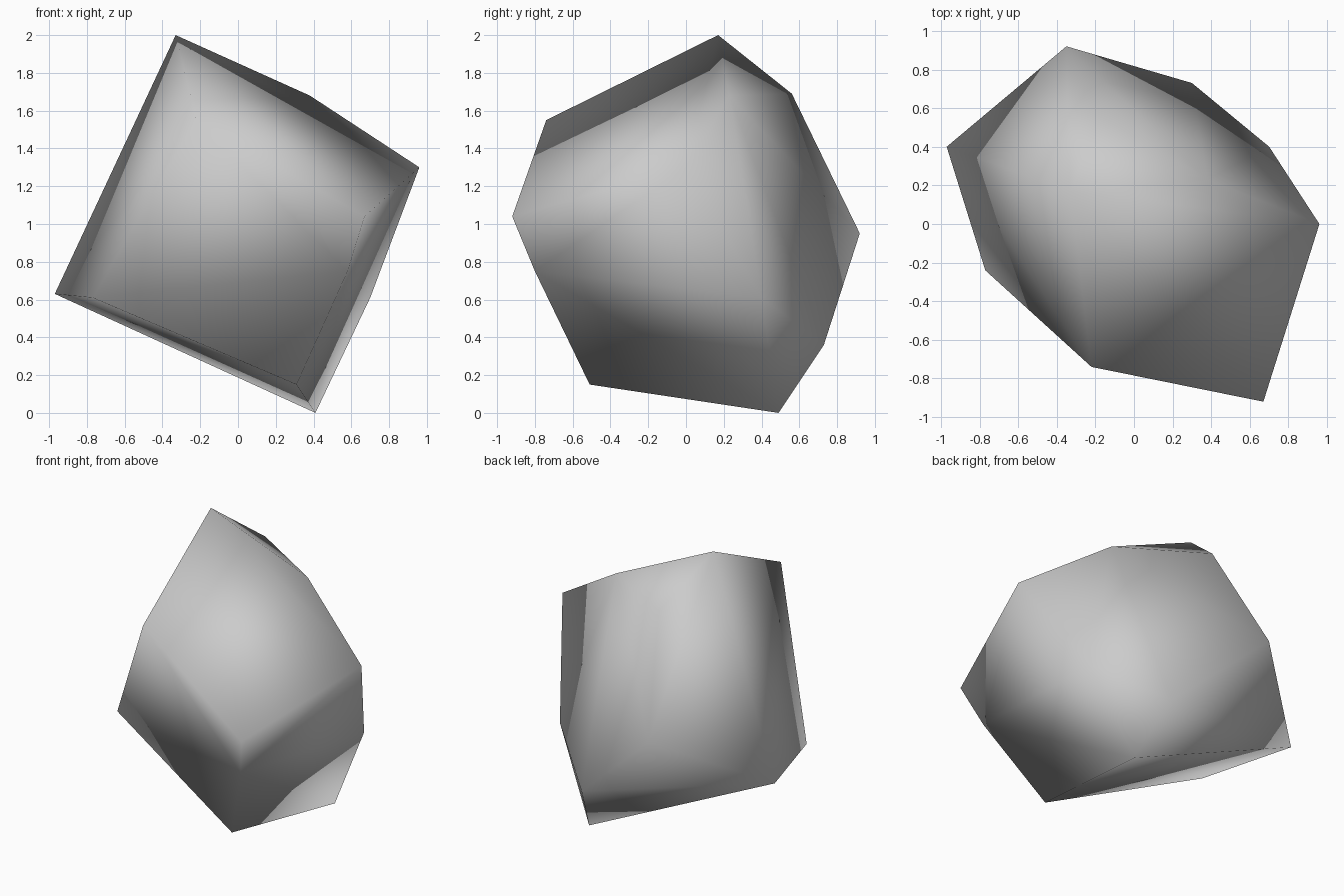
import bpy
import bmesh

cube = bpy.data.objects.get("Cube")
if cube:
    bpy.data.objects.remove(cube, do_unlink=True)

# Stone colour
stone = bpy.data.materials.new("stone grey")
stone.use_nodes = True
colour = (0.6, 0.6, 0.6, 1.0)
stone.diffuse_color = colour
stone.node_tree.nodes["Principled BSDF"].inputs["Base Color"].default_value = colour

# Corners of the boulder, grouped by height
crown = [(-0.33, 0.17, 2.0), (-0.18, 0.56, 1.69), (0.38, 0.23, 1.68), (-0.22, -0.74, 1.55)]
middle = [(0.96, 0.0, 1.3), (0.67, -0.92, 1.04), (-0.35, 0.92, 0.95), (0.58, -0.8, 0.75)]
lower = [(0.7, 0.4, 0.61), (-0.97, 0.4, 0.63), (-0.77, -0.24, 0.61), (0.3, 0.73, 0.36)]
foot = [(0.31, -0.51, 0.15), (0.41, 0.49, 0.0)]

# Wrap the corners in a faceted skin
bm = bmesh.new()
for corner in crown + middle + lower + foot:
    bm.verts.new(corner)
bmesh.ops.convex_hull(bm, input=bm.verts[:])
bmesh.ops.recalc_face_normals(bm, faces=bm.faces[:])

# Soft shading across all the facets
for face in bm.faces:
    face.smooth = True

mesh = bpy.data.meshes.new("boulder")
bm.to_mesh(mesh)
bm.free()
mesh.materials.append(stone)
boulder = bpy.data.objects.new("boulder", mesh)
bpy.context.collection.objects.link(boulder)
